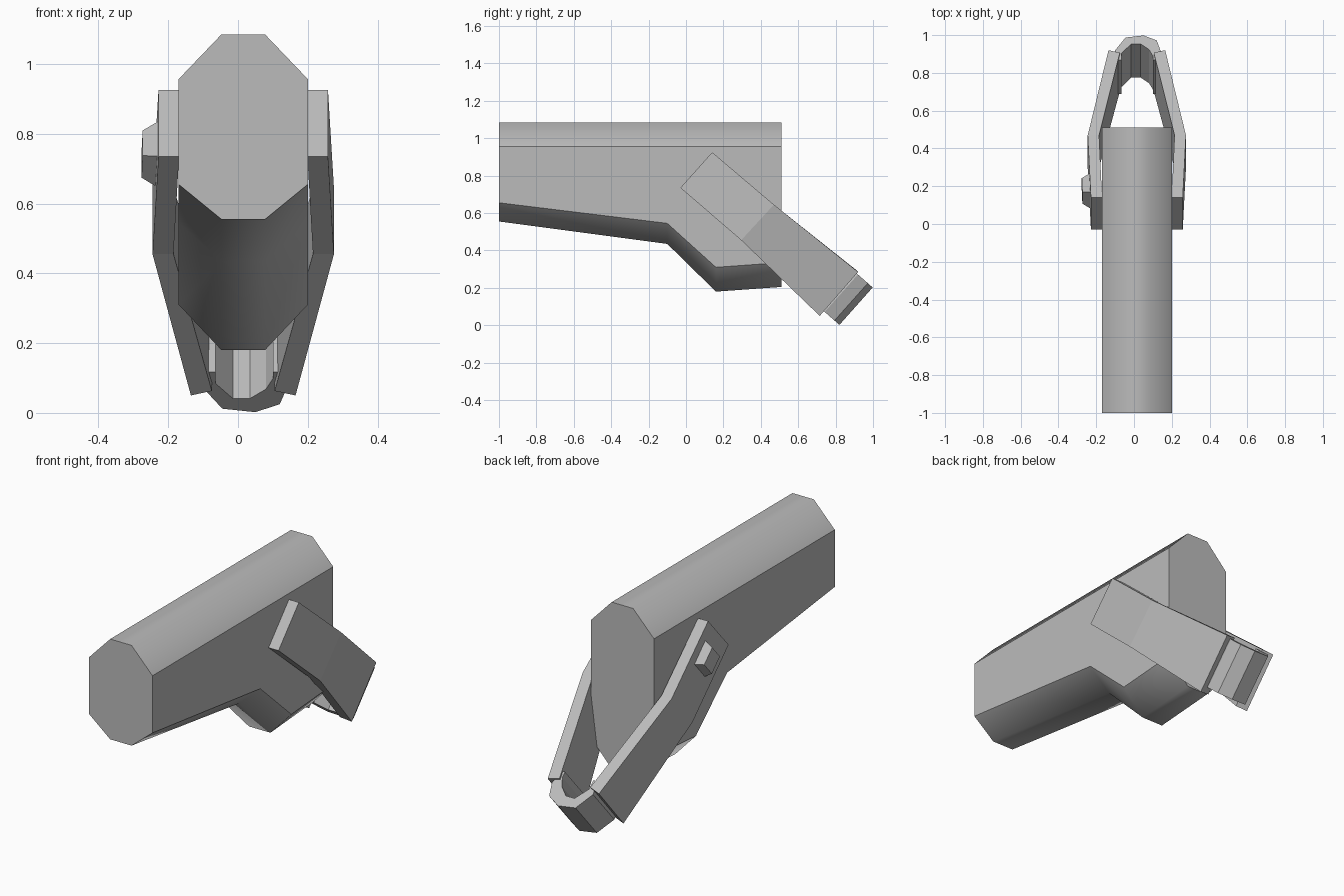
import bpy
import bmesh
from mathutils import Vector

cube = bpy.data.objects.get("Cube")
if cube:
    bpy.data.objects.remove(cube)

grey = bpy.data.materials.new("plain grey")
grey.use_nodes = True
grey.diffuse_color = (0.5, 0.5, 0.5, 1)
grey.node_tree.nodes["Principled BSDF"].inputs["Base Color"].default_value = (0.5, 0.5, 0.5, 1)

MID = 0.015  # x of the body's own centre plane


def loft(name, rings, smooth=False, crease_columns=()):
    """Skin a closed tube through rings of points and cap both ends."""
    bm = bmesh.new()
    loops = [[bm.verts.new(p) for p in ring] for ring in rings]
    count = len(loops[0])
    for a, b in zip(loops, loops[1:]):
        for i in range(count):
            j = (i + 1) % count
            bm.faces.new((a[i], a[j], b[j], b[i])).smooth = smooth
        for i in crease_columns:
            bm.edges.get((a[i], b[i])).smooth = False
    for cap in (loops[0], loops[-1]):
        face = bm.faces.new(cap)
        for edge in face.edges:
            edge.smooth = False
    bmesh.ops.recalc_face_normals(bm, faces=bm.faces)
    mesh = bpy.data.meshes.new(name)
    bm.to_mesh(mesh)
    bm.free()
    mesh.materials.append(grey)
    obj = bpy.data.objects.new(name, mesh)
    bpy.context.collection.objects.link(obj)
    return obj


# Body: eight-sided section whose underside drops towards the back
HALF, FLAT = 0.185, 0.0625
body_rings = []
for y, side_z, low_z in ((-1, 0.655, 0.555), (-0.1, 0.545, 0.435),
                         (0.16, 0.31, 0.18), (0.51, 0.335, 0.205)):
    right = [(FLAT, 1.085), (HALF, 0.957), (HALF, side_z), (FLAT, low_z)]
    outline = right + [(-x, z) for x, z in reversed(right)]
    body_rings.append([(MID + x, y, z) for x, z in outline])
loft("body", body_rings, smooth=True, crease_columns=(1, 2, 5, 6))

# Straps: bent plates, each station gives outer x, inner x, upper and lower edge
stations = (
    (0.243, 0.184, (0.14, 0.925), (-0.03, 0.735), 0),
    (0.26, 0.2, (0.47, 0.645), (0.295, 0.455), 0),
    (0.15, 0.09, (0.92, 0.285), (0.715, 0.05), 0.013),
)
for label, side in (("left", 1), ("right", -1)):
    rings = []
    for outer, inner, up, low, back in stations:
        rings.append([
            (MID + side * outer, *up),
            (MID + side * inner, up[0] - back, up[1] + back),
            (MID + side * inner, low[0] - back, low[1] + back),
            (MID + side * outer, *low),
        ])
    loft(label + "_strap", rings)

# End clip: curved band joining the strap ends
along = Vector((0, 0.75, -0.66))
upper, lower = Vector((0, 0.912, 0.278)), Vector((0, 0.734, 0.078))
band = (
    ((-0.09, -0.06), (-0.065, -0.06)),
    ((-0.1, 0.01), (-0.065, -0.01)),
    ((-0.045, 0.1), (-0.015, 0.055)),
    ((0.05, 0.115), (0.035, 0.055)),
    ((0.12, 0.08), (0.08, 0.015)),
    ((0.14, 0.01), (0.1, -0.03)),
    ((0.12, -0.06), (0.1, -0.06)),
)


def clip_point(edge, point):
    return edge + Vector((point[0], 0, 0)) + along * point[1]


loft("end_clip", [[clip_point(upper, o), clip_point(upper, i),
                   clip_point(lower, i), clip_point(lower, o)] for o, i in band])

# Button: tapered block on the right strap, turned to follow it
across = Vector((0, 0.66, 0.75))
lean = Vector((-0.035, 0.75, -0.66))
button_rings = []
for x, half in ((-0.23, 0.067), (-0.275, 0.048)):
    centre = Vector((x, 0.175, 0.742))
    button_rings.append([centre + lean * half * a + across * half * b
                         for a, b in ((-1, -1), (1, -1), (1, 1), (-1, 1))])
loft("button", button_rings)
